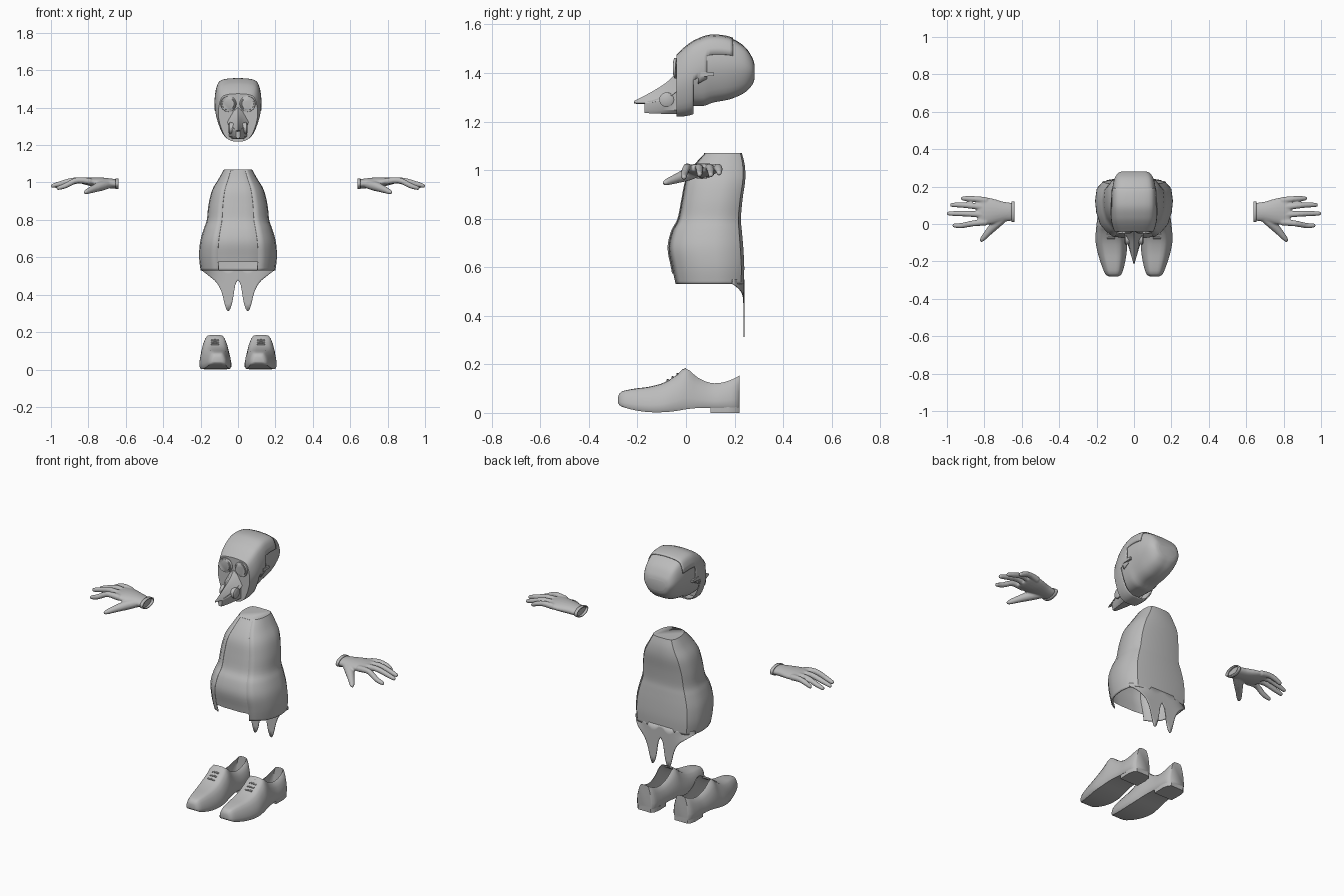
import bpy
import bmesh
from math import cos, sin, pi, radians
from mathutils import Vector

if "Cube" in bpy.data.objects:
    bpy.data.objects.remove(bpy.data.objects["Cube"])

grey = bpy.data.materials.new("plain_grey")
grey.use_nodes = True
grey.diffuse_color = (0.5, 0.5, 0.5, 1)
grey.node_tree.nodes["Principled BSDF"].inputs["Base Color"].default_value = (0.5, 0.5, 0.5, 1)


def finish(name, bm, angle=38):
    bmesh.ops.recalc_face_normals(bm, faces=bm.faces)
    mesh = bpy.data.meshes.new(name)
    bm.to_mesh(mesh)
    bm.free()
    mesh.materials.append(grey)
    mesh.shade_smooth()
    mesh.set_sharp_from_angle(angle=radians(angle))
    ob = bpy.data.objects.new(name, mesh)
    bpy.context.scene.collection.objects.link(ob)
    return ob


def resample(rows, steps):
    """Smooth curve through rows of any width."""
    out = []
    last = len(rows) - 1
    for i in range(last):
        a, b, c, d = (rows[max(0, min(last, i + k))] for k in (-1, 0, 1, 2))
        for j in range(steps):
            t = j / steps
            out.append(tuple(
                q + 0.5 * t * (r - p + t * (2 * p - 5 * q + 4 * r - s + t * (3 * (q - r) + s - p)))
                for p, q, r, s in zip(a, b, c, d)))
    return out + [tuple(rows[-1])]


def whole(half):
    """Close a half profile by mirroring it."""
    return half + [(-x, v) for x, v in reversed(half[1:-1])]


def add_loft(bm, rings, cap=(True, True), keep=None):
    vs = [[bm.verts.new(p) for p in ring] for ring in rings]
    n = len(rings[0])
    for lo, hi in zip(vs, vs[1:]):
        for i in range(n):
            quad = (lo[i], lo[(i + 1) % n], hi[(i + 1) % n], hi[i])
            if keep is None or keep(sum((v.co for v in quad), Vector()) / 4, i):
                bm.faces.new(quad)
    for on, ring in zip(cap, (vs[0], vs[-1])):
        if on:
            bm.faces.new(ring)
    bmesh.ops.delete(bm, geom=[v for v in bm.verts if not v.link_faces], context='VERTS')


def loft(name, rings, cap=(True, True), keep=None, angle=38):
    bm = bmesh.new()
    add_loft(bm, rings, cap, keep)
    return finish(name, bm, angle)


def tube_rings(path, n=12):
    """Round rings along rows of x, y, z, radius."""
    rings = []
    for i, p in enumerate(path):
        d = Vector(path[min(i + 1, len(path) - 1)][:3]) - Vector(path[max(i - 1, 0)][:3])
        u = d.cross(Vector((0, 0, 1))).normalized()
        w = u.cross(d).normalized()
        rings.append([Vector(p[:3]) + p[3] * (u * cos(2 * pi * k / n) + w * sin(2 * pi * k / n))
                      for k in range(n)])
    return rings


def solidify(ob, thickness):
    m = ob.modifiers.new("thickness", 'SOLIDIFY')
    m.thickness = thickness
    m.offset = -1


# Head: sections along y as (y, half width, bottom, top)
head_rows = resample([(-.04, .1, 1.225, 1.47), (0, .113, 1.228, 1.507), (.04, .119, 1.24, 1.533),
                      (.1, .12, 1.275, 1.553), (.18, .117, 1.292, 1.545), (.24, .105, 1.318, 1.51),
                      (.272, .085, 1.35, 1.465), (.282, .06, 1.375, 1.435)], 5)
head_half = resample([(0, 0), (.35, .01), (.68, .12), (.93, .38), (1, .62), (.88, .88),
                      (.62, .975), (0, 1)], 3)


def head_rings(grow, floor):
    return [[(x * (w + grow), y, max(b, floor) - grow + (t - max(b, floor) + 2 * grow) * v)
             for x, v in whole(head_half)] for y, w, b, t in head_rows]


def in_mask(c, i):
    return c.y < (.19 if c.z > 1.48 else .085 if c.z > 1.37 else .035)


loft("cranium", head_rings(0, 1.265))
mask = loft("face_mask", head_rings(.005, 0), (True, False), in_mask)
solidify(mask, .006)

# Beak: upper spike and lower jaw
upper = resample([(-.025, .062, 1.335, 1.42), (-.07, .047, 1.3, 1.37), (-.12, .03, 1.283, 1.335),
                  (-.17, .015, 1.276, 1.307), (-.215, .002, 1.278, 1.284)], 3)
loft("upper_beak", [[(0, y, t), (w * .45, y, b + .7 * (t - b)), (w, y, b), (0, y, b - .004),
                     (-w, y, b), (-w * .45, y, b + .7 * (t - b))] for y, w, b, t in upper])
jaw = [(-.03, .05, 1.232, 1.34), (-.1, .033, 1.232, 1.3), (-.15, .02, 1.234, 1.285), (-.17, .012, 1.236, 1.28)]
loft("lower_jaw", [[(w, y, t), (w, y, b + .015), (w * .6, y, b), (-w * .6, y, b),
                    (-w, y, b + .015), (-w, y, t)] for y, w, b, t in jaw])

# Body: sections up z as (z, half width, front, back)
body_rows = resample([(.53, .2, -.05, .238), (.6, .208, -.065, .24), (.68, .203, -.079, .236),
                      (.75, .184, -.064, .23), (.8, .167, -.038, .226), (.88, .158, -.022, .233),
                      (.96, .138, -.005, .244), (1.02, .103, .03, .242), (1.07, .075, .075, .23)], 4)
body_half = [(0, -1), (.25, -1), (.52, -.95), (.7, -.8), (.88, -.52), (.97, -.15), (1, .25),
             (.96, .65), (.8, .92), (.45, 1), (0, 1)]


def body_rings(shrink, rows):
    return [[(x * (w - shrink), (f + b) / 2 + v * ((b - f) / 2 - shrink), z)
             for x, v in whole(body_half)] for z, w, f, b in rows]


count = 2 * len(body_half) - 2
front = (0, 1, count - 2, count - 1)
jacket = loft("jacket", body_rings(0, body_rows), (False, True), lambda c, i: i not in front)
solidify(jacket, .006)
vest_rows = [r for r in body_rows if r[0] > .56]
vest_rows[0] = (.575,) + vest_rows[0][1:]
loft("vest", body_rings(.003, vest_rows), (False, False),
     lambda c, i: i in front + (2, count - 3))

# Coat tails: two pointed lobes hanging from the back
edge = resample([(0, .477), (.015, .45), (.03, .36), (.045, .318), (.058, .315), (.07, .345),
                 (.088, .415), (.115, .465), (.155, .5), (.197, .532)], 3)
edge = [(-x, z) for x, z in reversed(edge[1:])] + edge
bm = bmesh.new()
columns = []
for x, low in edge:
    col = []
    for k in range(7):
        z = .55 + (low - .55) * k / 6
        bend = max(0, min(1, (z - .46) / .07))
        col.append(bm.verts.new((x, .24 - .05 * bend * (x / .2) ** 4, z)))
    columns.append(col)
for a, b in zip(columns, columns[1:]):
    for k in range(6):
        bm.faces.new((a[k], b[k], b[k + 1], a[k + 1]))
solidify(finish("coat_tails", bm), .004)

# Shoe tables: (y, centre x, half width, bottom, top) and section shape
shoe_rows = resample([(-.28, .11, .025, .04, .066), (-.265, .11, .045, .026, .088),
                      (-.21, .113, .064, .011, .1), (-.15, .117, .078, .003, .108),
                      (-.09, .121, .085, .003, .125), (-.04, .122, .082, .008, .155),
                      (0, .123, .077, .015, .185), (.05, .123, .071, .02, .147), (.1, .122, .067, .02, .126),
                      (.15, .122, .066, .02, .127), (.2, .121, .06, .02, .145), (.22, .121, .045, .02, .157)], 3)
shoe_half = [(0, 0), (.5, 0), (.92, 0), (1, .1), (1, .28), (.94, .5), (.82, .72), (.66, .9), (.5, .98),
             (.25, 1), (0, 1)]
shoe_open = (8, 9, 10, 11)
heel_rows = [(.1, .06), (.17, .062), (.205, .055), (.22, .042)]

# Hand tables: palm (x, centre y, half y, centre z, half z), fingers (tip x, base y, tip y, tip z)
palm = resample([(.65, .065, .048, .992, .025), (.7, .066, .054, .997, .027), (.76, .068, .069, 1.002, .026),
                 (.81, .068, .075, 1.006, .02), (.835, .068, .07, 1.007, .014)], 3)
fingers = [(.925, .126, .136, .985), (.983, .088, .102, .978), (1, .048, .056, .98), (.97, .01, -.008, .968)]

for s, side in ((1, "left"), (-1, "right")):
    # Goggles
    for part, radius, depth in (("goggle_rim", .042, .014), ("goggle_lens", .034, .02)):
        path = [(s * .052, -.036, 1.42, radius), (s * .05, -.04 - depth * .5, 1.42, radius),
                (s * .05, -.041 - depth * .55, 1.42, radius * .85)]
        loft(f"{side}_{part}", tube_rings(path, 24))
    # Breathing disc on the jaw
    loft(f"{side}_jaw_disc", tube_rings([(s * .02, -.08, 1.29, .03), (s * .046, -.08, 1.29, .03),
                                         (s * .05, -.08, 1.29, .024)], 20))
    # Clasp joining mask and cranium
    loft(f"{side}_clasp", [[(s * x, y, z) for y, z in ((.06, 1.385), (.115, 1.388), (.115, 1.402), (.06, 1.405))]
                           for x in (.11, .126)])

    # Shoe, heel and laces
    rings = [[(s * (c + x * w), y, b + (t - b) * v) for x, v in whole(shoe_half)]
             for y, c, w, b, t in shoe_rows]
    loft(f"{side}_shoe", rings, keep=lambda c, i: c.y < 0 or i not in shoe_open, angle=50)
    loft(f"{side}_heel", [[(s * (.121 + dx * w), y, z) for dx, z in ((-1, 0), (1, 0), (1, .024), (-1, .024))]
                          for y, w in heel_rows])
    bm = bmesh.new()
    for k in range(4):
        y, z = -.075 + .02 * k, .134 + .0125 * k
        add_loft(bm, tube_rings([(s * (.123 + dx), y, z + dz, .005)
                                 for dx, dz in ((-.022, -.002), (0, .001), (.022, -.002))], 8))
    finish(f"{side}_laces", bm)

    # Glove: palm, fingers and thumb fused into one skin
    bm = bmesh.new()
    add_loft(bm, [[(s * x, cy + hy * cos(k * pi / 10), cz + hz * sin(k * pi / 10)) for k in range(20)]
                  for x, cy, hy, cz, hz in palm])
    for tip, base_y, tip_y, tip_z in fingers:
        span = tip - .79
        path = [(.79, base_y, 1.006, .018), (.79 + span * .4, (base_y + tip_y) / 2 + .002, 1.011, .016),
                (.79 + span * .72, tip_y, tip_z + .016, .0145), (tip - .008, tip_y, tip_z + .002, .011),
                (tip, tip_y, tip_z, .005)]
        add_loft(bm, tube_rings([(s * x, y, z, r) for x, y, z, r in resample(path, 3)]))
    thumb = [(.69, .04, .992, .024), (.735, .002, .98, .026), (.775, -.04, .965, .02),
             (.808, -.078, .951, .014), (.82, -.094, .945, .007)]
    add_loft(bm, tube_rings([(s * x, y, z, r) for x, y, z, r in resample(thumb, 3)]))
    glove = finish(f"{side}_glove", bm)
    skin = glove.modifiers.new("fuse", 'REMESH')
    skin.mode = 'VOXEL'
    skin.voxel_size = .005
    skin.use_smooth_shade = True
    soft = glove.modifiers.new("soften", 'SMOOTH')
    soft.factor = .5
    soft.iterations = 4
    cuff = loft(f"{side}_cuff", [[(s * x, .065 + .055 * cos(k * pi / 12), .993 + .029 * sin(k * pi / 12))
                                  for k in range(24)] for x in (.638, .655)], (False, False))
    solidify(cuff, .006)
